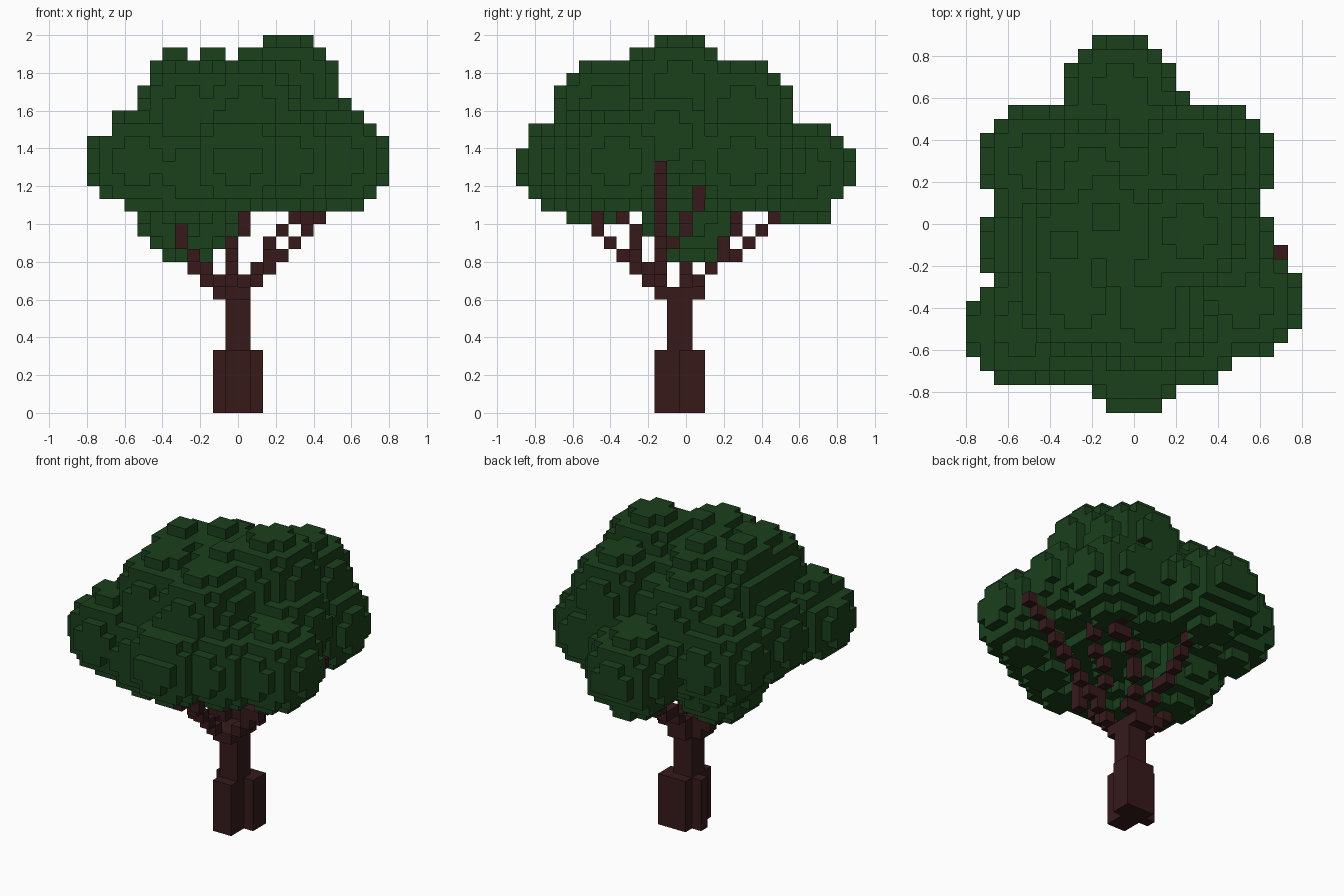
import bpy, bmesh
from mathutils import Vector

cube = bpy.data.objects.get("Cube")
if cube:
    bpy.data.objects.remove(cube, do_unlink=True)

U = 1 / 15                       # block size; the tree is 24 x 27 x 30 blocks
NX, NY, NZ = 24, 27, 30


def material(name, rgb):
    m = bpy.data.materials.new(name)
    m.use_nodes = True
    m.diffuse_color = (*rgb, 1)
    m.node_tree.nodes["Principled BSDF"].inputs["Base Color"].default_value = (*rgb, 1)
    return m


leaf_green = material("leaf green", (0.0106, 0.0500, 0.0112))
bark_brown = material("bark brown", (0.0380, 0.0100, 0.0108))


def box(x0, x1, y0, y1, z0, z1):
    """Set of blocks, end indices included."""
    return {(x, y, z) for x in range(x0, x1 + 1)
            for y in range(y0, y1 + 1) for z in range(z0, z1 + 1)}


def line(*points):
    """Blocks along a path of waypoints."""
    cells = set()
    for a, b in zip(points, points[1:]):
        a, b = Vector(a), Vector(b)
        n = int(max(abs(c) for c in b - a))
        cells |= {tuple(round(c) for c in a.lerp(b, i / n)) for i in range(n + 1)}
    return cells


def block_object(name, cells, mat, solid=()):
    """Mesh of the outer block faces, leaving out those between neighbours."""
    bm = bmesh.new()
    verts = {}

    def vert(p):
        if p not in verts:
            verts[p] = bm.verts.new(((p[0] - NX / 2) * U, (p[1] - NY / 2) * U, p[2] * U))
        return verts[p]

    for c in sorted(cells):
        for axis in range(3):
            for side in (0, 1):
                n = list(c)
                n[axis] += 2 * side - 1
                if tuple(n) in cells or tuple(n) in solid:
                    continue
                loop = []
                for s, t in ((0, 0), (1, 0), (1, 1), (0, 1)):
                    p = list(c)
                    p[axis] += side
                    p[(axis + 1) % 3] += s
                    p[(axis + 2) % 3] += t
                    loop.append(vert(tuple(p)))
                bm.faces.new(loop if side else loop[::-1])
    mesh = bpy.data.meshes.new(name)
    bm.to_mesh(mesh)
    bm.free()
    mesh.materials.append(mat)
    obj = bpy.data.objects.new(name, mesh)
    bpy.context.collection.objects.link(obj)
    return obj


# Trunk: stepped foot, slim stem and a spreading fork
trunk = box(11, 12, 11, 12, 0, 4) | box(10, 13, 13, 14, 0, 4)
trunk -= box(10, 10, 14, 14, 0, 4)
trunk |= box(11, 12, 12, 13, 5, 9)
trunk |= box(10, 10, 12, 13, 9, 9) | box(11, 12, 11, 14, 9, 9)

# Branches
branches = {
    "right_branch": line((13, 11, 10), (22, 11, 19)),
    "right_fork": line((14, 11, 12), (14, 12, 13), (15, 13, 14), (16, 13, 15), (17, 14, 16), (17, 15, 18)),
    "back_right_branch": line((12, 14, 10), (13, 14, 10), (13, 15, 11), (14, 16, 12), (14, 16, 13),
                              (15, 17, 14), (16, 17, 15), (17, 17, 15), (17, 18, 17)),
    "back_branch": line((11, 14, 10), (11, 15, 11), (11, 17, 12), (11, 20, 15), (11, 21, 17)),
    "front_branch": line((11, 10, 10), (11, 8, 12), (11, 7, 13), (12, 6, 14), (12, 6, 17)),
    "front_left_branch": line((10, 11, 10), (9, 10, 11), (8, 9, 12), (7, 9, 13), (7, 9, 14), (5, 7, 16)),
    "left_branch": line((10, 13, 10), (9, 13, 10), (8, 13, 11), (8, 13, 12), (7, 13, 13), (7, 13, 16)),
}
wood = set(trunk).union(*branches.values())

# Canopy lobe centres, in blocks
LOBE_RADIUS = 4.08
lobes = [
    (16, 13, 26), (7, 12, 24.5), (10, 14, 24.5), (13, 10, 24.5),                 # crown
    (13, 7, 24), (8, 8, 24), (16, 18, 24), (9, 17, 23),
    (4, 6, 20), (8, 6, 19), (12, 4, 20), (16, 6, 20), (20, 8, 20),               # front ring
    (18, 12, 22), (18, 18, 20), (14, 19, 20),                                    # right ring
    (11, 23, 19), (5, 18, 20), (8, 18, 20), (5, 12, 20),                         # back and left ring
    (8, 14, 16),                                                                 # low left lobe
]
core_centre, core_radii = Vector((12, 12.5, 20.7)), (6.7, 7.6, 4.7)

# Outline limits: first and last block of each row
front_rows = [(6, 9), (5, 11), (4, 11), (4, 14), (3, 21), (1, 22),            # z 12 up
              (0, 23), (0, 23), (0, 23), (0, 23), (2, 22), (2, 21),
              (4, 20), (4, 19), (5, 19), (5, 19), (6, 18), (14, 17)]
side_rows = [(11, 15), (10, 16), (10, 17), (4, 24), (2, 24), (1, 25),
             (0, 26), (0, 26), (0, 26), (1, 25), (1, 24), (3, 22),
             (3, 21), (3, 21), (4, 20), (5, 19), (9, 15), (11, 14)]
top_rows = ([(10, 13), (9, 14), (1, 17), (1, 19), (0, 21), (0, 22), (0, 23), (0, 23),  # y 0 up
             (1, 23), (2, 23), (1, 22)] + [(1, 21)] * 3 + [(1, 20), (2, 20)] + [(1, 21)] * 4
            + [(2, 20), (3, 19), (7, 15), (7, 14), (7, 14), (8, 13), (9, 12)])


def in_canopy(x, y, z):
    f, s, t = front_rows[z - 12], side_rows[z - 12], top_rows[y]
    if not (f[0] <= x <= f[1] and s[0] <= y <= s[1] and t[0] <= x <= t[1]):
        return False
    p = Vector((x + .5, y + .5, z + .5))
    if sum((d / r) ** 2 for d, r in zip(p - core_centre, core_radii)) < 1:
        return True
    return any((p - Vector(c)).length < LOBE_RADIUS for c in lobes)


canopy = {c for c in box(0, NX - 1, 0, NY - 1, 12, NZ - 1) if in_canopy(*c)} - wood

block_object("trunk", trunk, bark_brown)
for name, cells in branches.items():
    block_object(name, cells - trunk, bark_brown, canopy)
block_object("canopy", canopy, leaf_green, wood)
